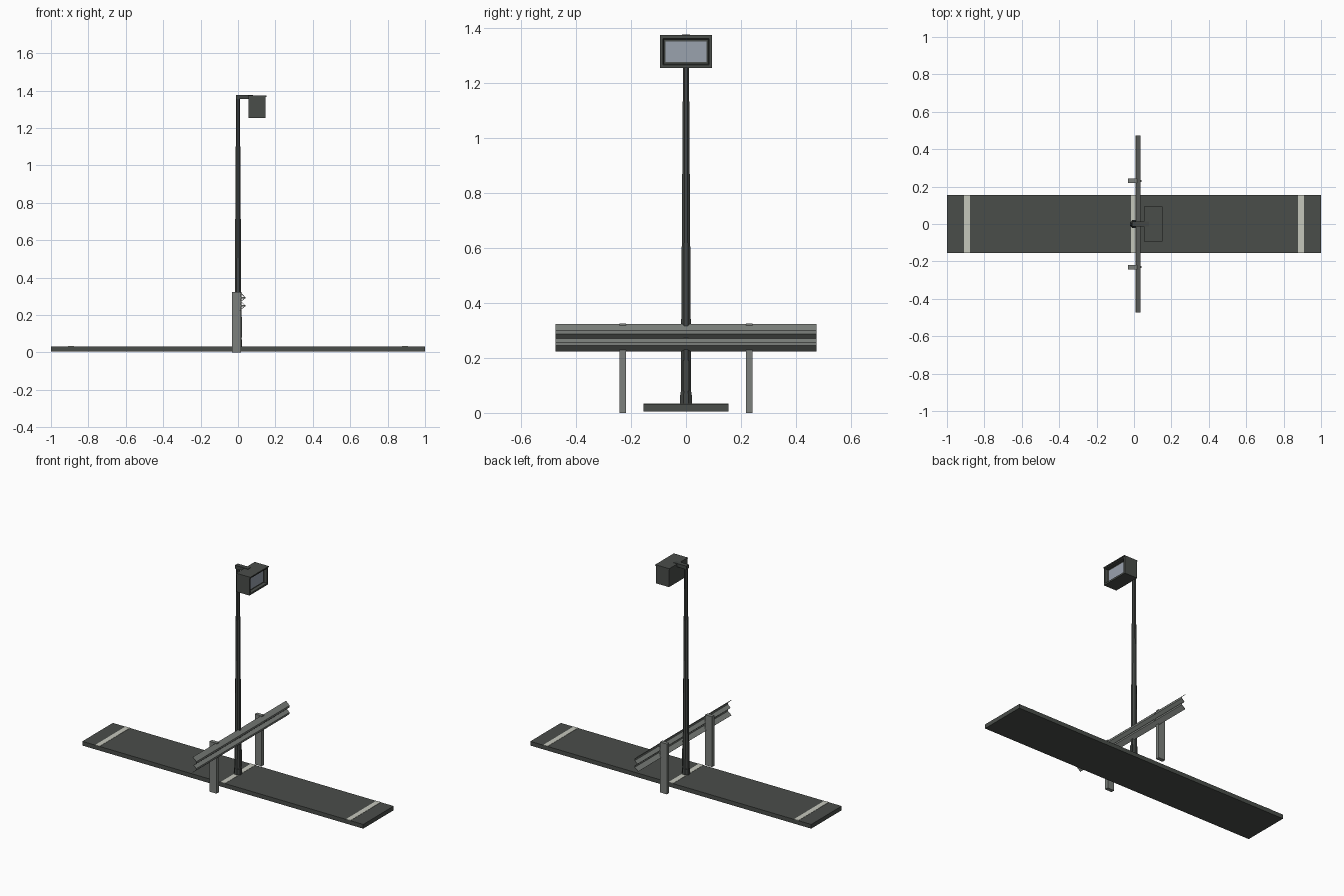
import bpy, bmesh, math
from mathutils import Matrix

if "Cube" in bpy.data.objects:
    bpy.data.objects.remove(bpy.data.objects["Cube"])


def material(name, rgb):
    m = bpy.data.materials.new(name)
    m.diffuse_color = (*rgb, 1)
    m.use_nodes = True
    m.node_tree.nodes["Principled BSDF"].inputs["Base Color"].default_value = m.diffuse_color
    return m


DARK = material("dark asphalt grey", (0.068, 0.075, 0.068))
POLE = material("dark pole grey", (0.058, 0.064, 0.060))
STEEL = material("galvanised steel", (0.20, 0.215, 0.20))
PAINT = material("off white paint", (0.56, 0.57, 0.50))
GLASS = material("lamp glass", (0.32, 0.36, 0.42))


def finish(name, bm, *mats):
    bmesh.ops.recalc_face_normals(bm, faces=bm.faces)
    me = bpy.data.meshes.new(name)
    bm.to_mesh(me)
    bm.free()
    for m in mats:
        me.materials.append(m)
    ob = bpy.data.objects.new(name, me)
    bpy.context.collection.objects.link(ob)
    return ob


def box_mesh(x0, x1, y0, y1, z0, z1):
    bm = bmesh.new()
    bmesh.ops.create_cube(bm, size=1)
    bmesh.ops.scale(bm, verts=bm.verts, vec=(x1 - x0, y1 - y0, z1 - z0))
    bmesh.ops.translate(bm, verts=bm.verts,
                        vec=((x0 + x1) / 2, (y0 + y1) / 2, (z0 + z1) / 2))
    return bm


def box(name, mat, *bounds):
    return finish(name, box_mesh(*bounds), mat)


def cone(name, mat, r0, r1, z0, z1, sides=8):
    bm = bmesh.new()
    bmesh.ops.create_cone(bm, cap_ends=True, segments=sides, radius1=r0, radius2=r1,
                          depth=z1 - z0, matrix=Matrix.Translation((0, 0, (z0 + z1) / 2))
                          @ Matrix.Rotation(math.pi / sides, 4, 'Z'))
    return finish(name, bm, mat)


# Road slab with three painted cross lines
box("road_slab", DARK, -1, 1, -0.155, 0.155, 0.005, 0.032)
for i, x in enumerate((-0.893, 0, 0.893)):
    box(f"road_line_{i + 1}", PAINT, x - 0.016, x + 0.016, -0.155, 0.155, 0.031, 0.0335)

# Tapered lamp pole, base sleeve and access door
cone("pole", POLE, 0.021, 0.011, 0.03, 1.372)
cone("pole_base", POLE, 0.0235, 0.0225, 0.03, 0.07)
box("access_door", POLE, 0.012, 0.022, -0.010, 0.010, 0.08, 0.19)

# Arm carrying the lamp
box("lamp_arm", POLE, -0.012, 0.08, -0.014, 0.014, 1.354, 1.376)

# Lamp housing: the +x face is inset, recessed and glazed
bm = box_mesh(0.055, 0.148, -0.0945, 0.0945, 1.254, 1.371)
bm.normal_update()
face = max(bm.faces, key=lambda f: f.normal.x)
bmesh.ops.inset_individual(bm, faces=[face], thickness=0.0155)
bmesh.ops.inset_individual(bm, faces=[face], thickness=0.004, depth=-0.02)
bmesh.ops.inset_individual(bm, faces=[face], thickness=0.010)
face.material_index = 1
finish("lamp_housing", bm, DARK, GLASS)
box("lamp_visor", DARK, 0.053, 0.153, -0.0945, 0.0945, 1.366, 1.373)

# Guard rail: W-shaped sheet swept along y
profile = [(0.009, 0.322), (0.034, 0.299), (0.034, 0.288), (0.015, 0.271),
           (0.034, 0.255), (0.034, 0.245), (0.009, 0.224)]
bm = bmesh.new()
rows = [[bm.verts.new((x, y, z)) for x, z in profile] for y in (-0.474, 0.474)]
for i in range(len(profile) - 1):
    bm.faces.new((rows[0][i], rows[0][i + 1], rows[1][i + 1], rows[1][i]))
rail = finish("guard_rail", bm, STEEL)
solid = rail.modifiers.new("sheet", 'SOLIDIFY')
solid.thickness = 0.003
solid.offset = 0

# Rail posts with two bolts each
for side, y in (("left", -0.23), ("right", 0.23)):
    box(f"rail_post_{side}", STEEL, -0.033, 0.016, y - 0.012, y + 0.012, 0, 0.324)
    for level, z in (("upper", 0.2935), ("lower", 0.25)):
        box(f"rail_bolt_{side}_{level}", STEEL, 0.014, 0.039,
            y - 0.005, y + 0.005, z - 0.004, z + 0.004)
